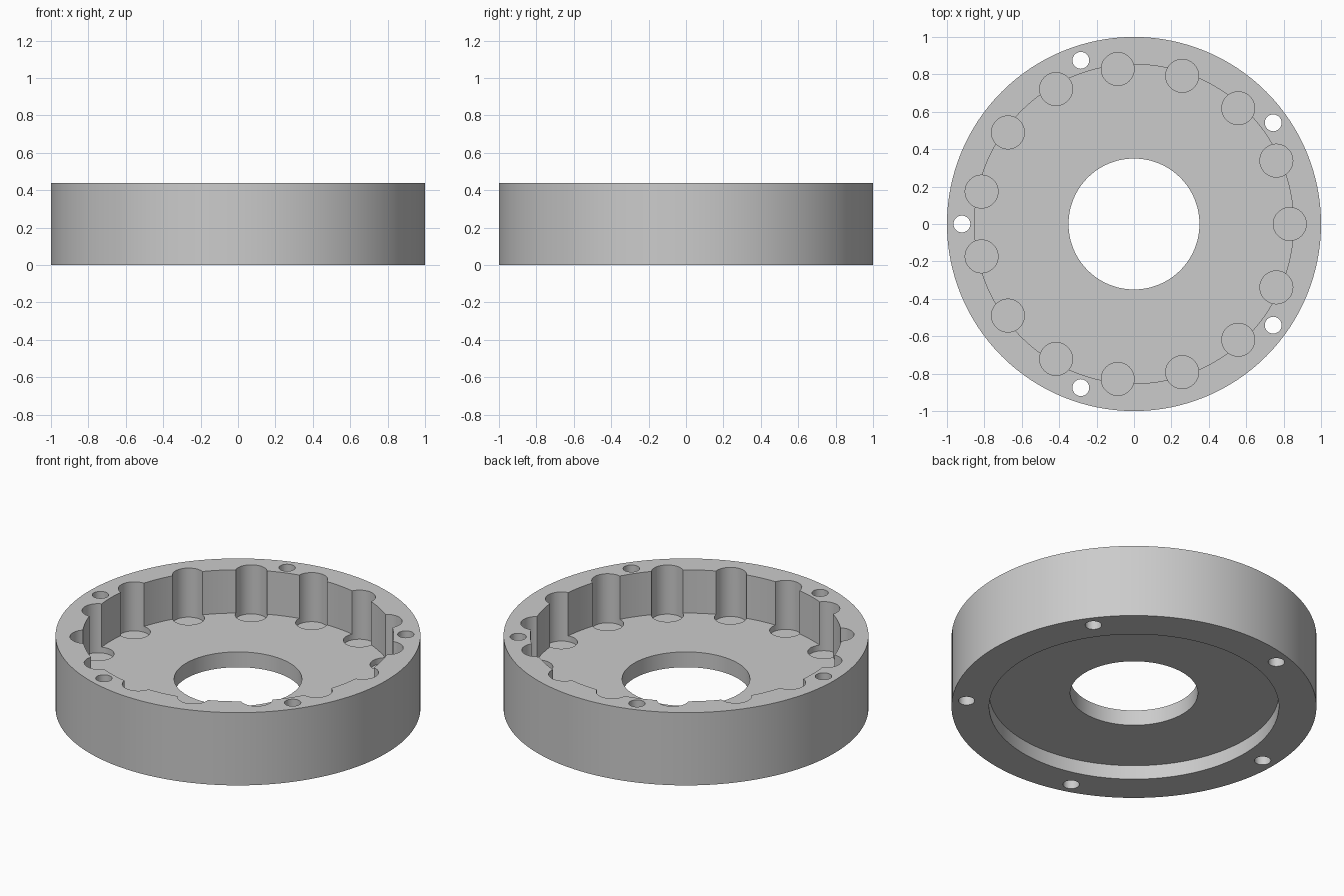
import bpy
import bmesh
from math import pi, cos, sin, radians

cube = bpy.data.objects.get("Cube")
if cube:
    bpy.data.objects.remove(cube, do_unlink=True)

HEIGHT = 0.44
FLOOR_TOP = 0.178
FLOOR_BOTTOM = 0.085
SOCKET_BOTTOM = 0.143


def make_material(name, color):
    mat = bpy.data.materials.new(name)
    mat.use_nodes = True
    mat.diffuse_color = color
    mat.node_tree.nodes["Principled BSDF"].inputs["Base Color"].default_value = color
    return mat


def add_object(name, bm):
    bmesh.ops.recalc_face_normals(bm, faces=bm.faces)
    mesh = bpy.data.meshes.new(name)
    bm.to_mesh(mesh)
    bm.free()
    obj = bpy.data.objects.new(name, mesh)
    bpy.context.collection.objects.link(obj)
    return obj


def lathe(name, profile, segments):
    """Revolve a closed (radius, z) outline around the z axis."""
    bm = bmesh.new()
    rings = []
    for i in range(segments):
        a = 2 * pi * i / segments
        rings.append([bm.verts.new((r * cos(a), r * sin(a), z)) for r, z in profile])
    for i in range(segments):
        here, there = rings[i], rings[(i + 1) % segments]
        for j in range(len(profile)):
            k = (j + 1) % len(profile)
            bm.faces.new((here[j], there[j], there[k], here[k]))
    return add_object(name, bm)


def ring_of_cylinders(name, count, start, ring_radius, radius, z0, z1, segments):
    """Equally spaced upright cylinders in one mesh."""
    bm = bmesh.new()
    for i in range(count):
        a = start + 2 * pi * i / count
        cx, cy = ring_radius * cos(a), ring_radius * sin(a)
        loop = [bm.verts.new((cx + radius * cos(2 * pi * s / segments),
                              cy + radius * sin(2 * pi * s / segments), z0))
                for s in range(segments)]
        base = bm.faces.new(loop)
        top = bmesh.ops.extrude_face_region(bm, geom=[base])["geom"]
        bmesh.ops.translate(bm, vec=(0, 0, z1 - z0),
                            verts=[g for g in top if isinstance(g, bmesh.types.BMVert)])
    return add_object(name, bm)


def cut(target, cutter):
    mod = target.modifiers.new(cutter.name, 'BOOLEAN')
    mod.operation = 'DIFFERENCE'
    mod.solver = 'EXACT'
    mod.object = cutter
    bpy.context.view_layer.objects.active = target
    bpy.ops.object.modifier_apply(modifier=mod.name)
    bpy.data.objects.remove(cutter, do_unlink=True)


# Housing: outer wall, top pocket, bored floor and shallow underside recess
housing = lathe("ring_housing", [
    (1.0, 0), (1.0, HEIGHT),
    (0.853, HEIGHT), (0.853, FLOOR_TOP),
    (0.35, FLOOR_TOP), (0.35, FLOOR_BOTTOM),
    (0.794, FLOOR_BOTTOM), (0.794, 0),
], 128)

# Fifteen round sockets scalloping the pocket wall, sunk below its floor
cut(housing, ring_of_cylinders("socket_cutter", 15, 0, 0.833, 0.088,
                               SOCKET_BOTTOM, HEIGHT + 0.1, 48))

# Five bolt holes right through the rim
cut(housing, ring_of_cylinders("bolt_hole_cutter", 5, radians(36), 0.92, 0.045,
                               -0.1, HEIGHT + 0.1, 32))

# Single grey finish, smooth on the curved walls
housing.data.materials.clear()
housing.data.materials.append(make_material("plain_grey", (0.6, 0.6, 0.6, 1)))
for poly in housing.data.polygons:
    poly.material_index = 0
bpy.ops.object.select_all(action='DESELECT')
housing.select_set(True)
bpy.context.view_layer.objects.active = housing
bpy.ops.object.shade_smooth_by_angle(angle=radians(30))
